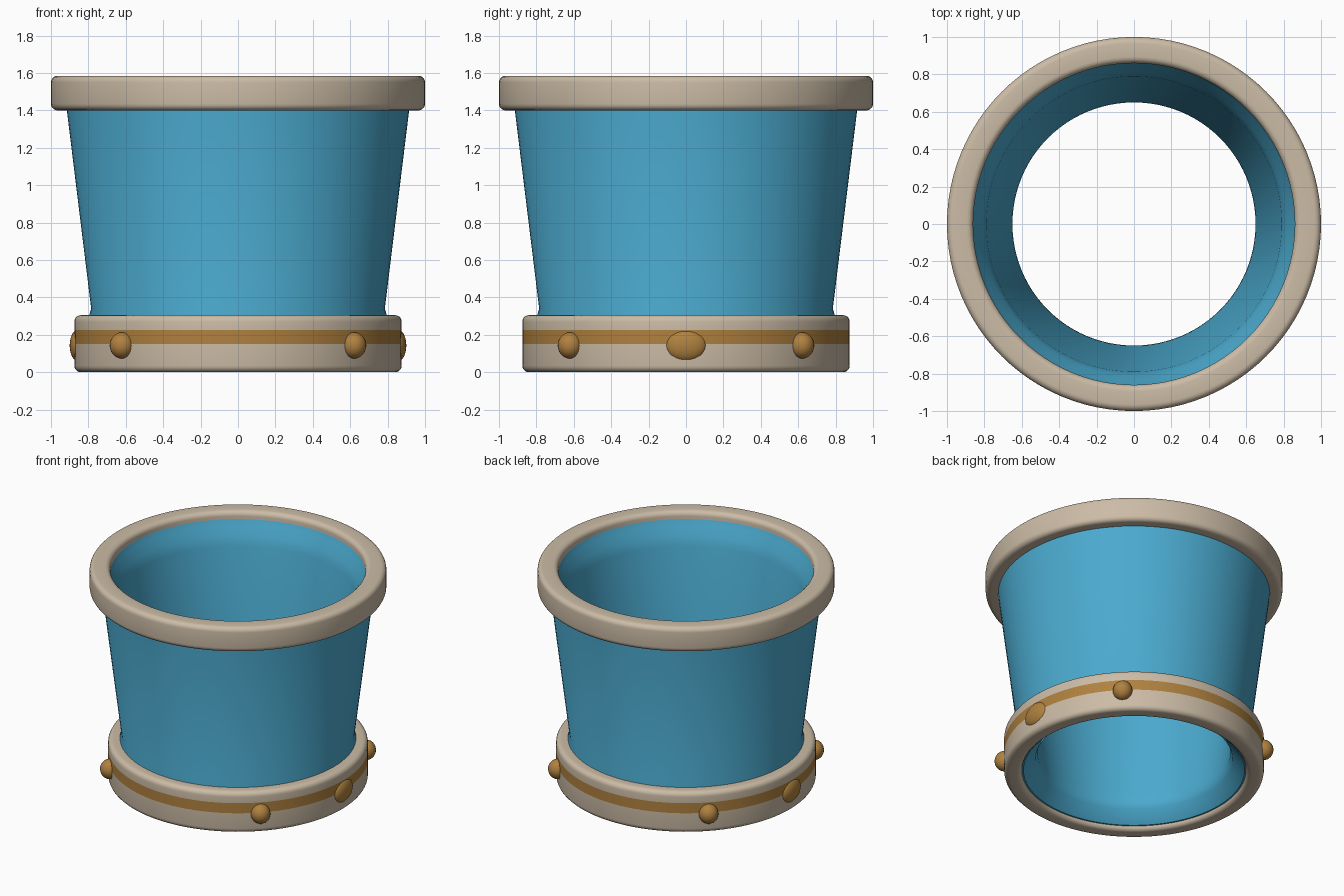
import bpy, bmesh
from math import pi, cos, sin
from mathutils import Matrix

cube = bpy.data.objects.get("Cube")
if cube:
    bpy.data.objects.remove(cube)


def make_material(name, rgb):
    mat = bpy.data.materials.new(name)
    mat.use_nodes = True
    mat.diffuse_color = (*rgb, 1)
    mat.node_tree.nodes["Principled BSDF"].inputs["Base Color"].default_value = (*rgb, 1)
    return mat


BLUE = make_material("sky blue", (0.07, 0.40, 0.62))
BEIGE = make_material("warm beige", (0.60, 0.50, 0.38))
GOLD = make_material("dull gold", (0.43, 0.22, 0.05))


def finish(name, bm, mats, angle=40):
    mesh = bpy.data.meshes.new(name)
    bmesh.ops.recalc_face_normals(bm, faces=bm.faces)
    bm.to_mesh(mesh)
    bm.free()
    obj = bpy.data.objects.new(name, mesh)
    bpy.context.collection.objects.link(obj)
    for mat in mats:
        mesh.materials.append(mat)
    bpy.ops.object.select_all(action="DESELECT")
    obj.select_set(True)
    bpy.context.view_layer.objects.active = obj
    bpy.ops.object.shade_smooth_by_angle(angle=angle * pi / 180)
    return obj


def lathe(name, profile, mats, pick=None, steps=96):
    """Revolve a closed (radius, height) profile around z."""
    bm = bmesh.new()
    rings = [[bm.verts.new((r * cos(2 * pi * i / steps), r * sin(2 * pi * i / steps), z))
              for i in range(steps)] for r, z in profile]
    for a, b in zip(rings, rings[1:] + rings[:1]):
        for i in range(steps):
            j = (i + 1) % steps
            face = bm.faces.new((a[i], a[j], b[j], b[i]))
            if pick:
                face.material_index = pick(face.calc_center_median())
    return finish(name, bm, mats)


def rounded_ring(r0, r1, z0, z1, rad, outer_cuts=()):
    """Rounded rectangle section, with extra cuts up its outer side."""
    points = []
    corners = [(r1 - rad, z0 + rad, -90), (r1 - rad, z1 - rad, 0),
               (r0 + rad, z1 - rad, 90), (r0 + rad, z0 + rad, 180)]
    for n, (r, z, start) in enumerate(corners):
        for k in range(6):
            a = (start + k * 18) * pi / 180
            points.append((r + rad * cos(a), z + rad * sin(a)))
        if n == 0:
            points += [(r1, cut) for cut in outer_cuts]
    return points


# Tapered open tube with a flared mouth and foot
lathe("bucket_wall", [(0.765, 0.03), (0.80, 0.29), (0.785, 0.34), (0.915, 1.40), (0.91, 1.53),
                      (0.865, 1.54), (0.845, 1.49), (0.81, 1.43), (0.79, 1.36),
                      (0.655, 0.22), (0.65, 0.16), (0.665, 0.11), (0.745, 0.03)], [BLUE])

# Rolled top rim
lathe("top_rim", rounded_ring(0.86, 1.0, 1.40, 1.585, 0.035), [BEIGE])

# Base band with a painted stripe
STRIPE = (0.15, 0.225)
lathe("base_band", rounded_ring(0.755, 0.875, 0.0, 0.305, 0.035, STRIPE), [BEIGE, GOLD],
      lambda c: int(STRIPE[0] < c.z < STRIPE[1] and c.xy.length > 0.86))


def stud(name, degrees, distance, size):
    bm = bmesh.new()
    bmesh.ops.create_uvsphere(bm, u_segments=24, v_segments=14, radius=1)
    bm.transform(Matrix.Rotation(degrees * pi / 180, 4, "Z")
                 @ Matrix.Translation((distance, 0, 0.143)) @ Matrix.Diagonal((*size, 1)))
    finish(name, bm, [GOLD])


# Round studs on the diagonals, flatter ones at the sides
for label, degrees in (("back_left", 45), ("back_right", 135),
                       ("front_right", 225), ("front_left", 315)):
    stud(label + "_stud", degrees, 0.877, (0.066, 0.066, 0.07))
for label, degrees in (("left", 0), ("right", 180)):
    stud(label + "_stud", degrees, 0.855, (0.045, 0.11, 0.085))
